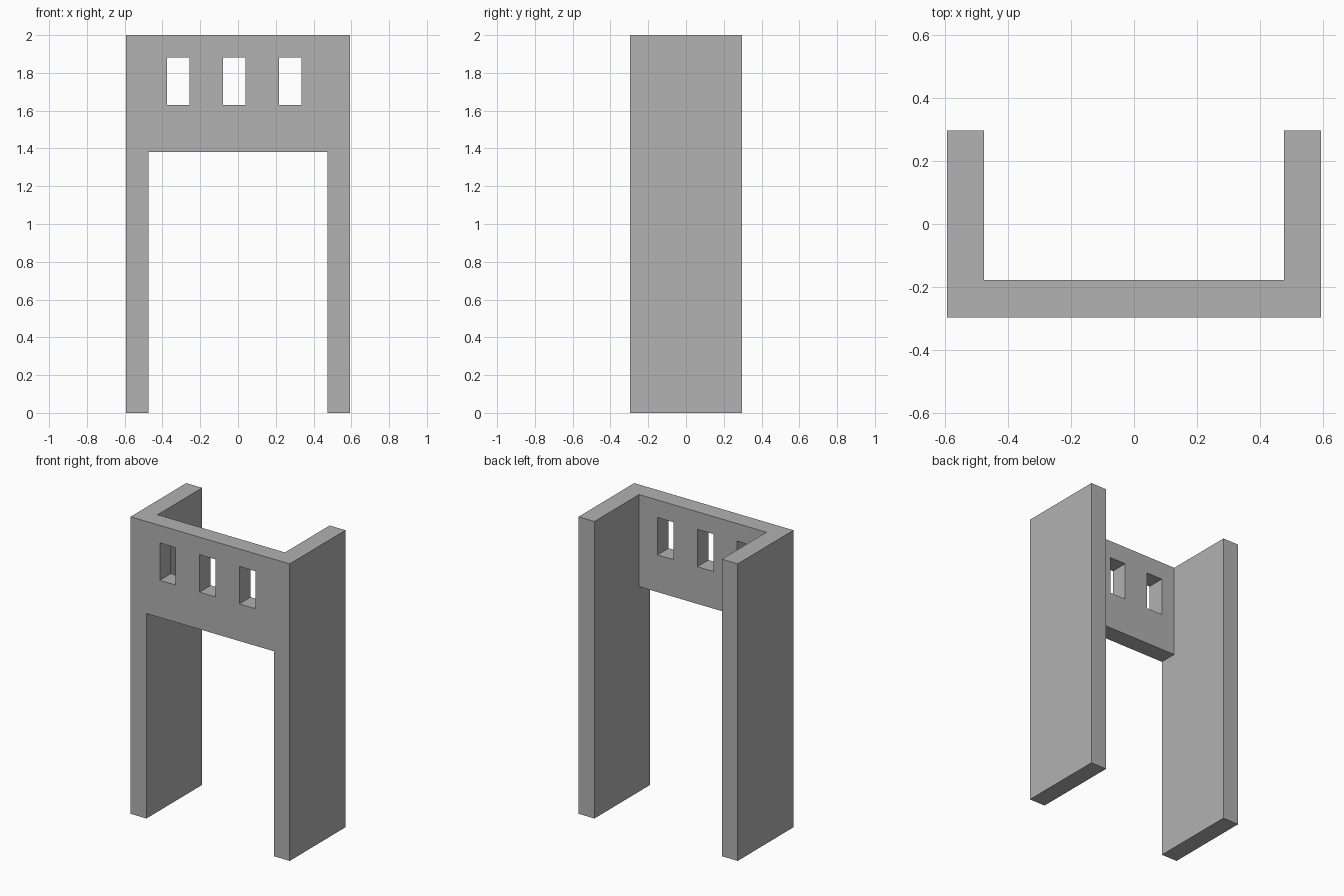
import bpy
import bmesh

if "Cube" in bpy.data.objects:
    bpy.data.objects.remove(bpy.data.objects["Cube"], do_unlink=True)

HALF_W, HALF_D, HEIGHT = 0.593, 0.2965, 2.0
WALL = 0.1186
INNER = HALF_W - WALL
LINTEL_Z = 1.38

grey = bpy.data.materials.new("plain grey")
grey.use_nodes = True
colour = (0.445, 0.445, 0.445, 1)
grey.diffuse_color = colour
grey.node_tree.nodes["Principled BSDF"].inputs["Base Color"].default_value = colour


def prism(name, outline, z0, z1):
    """Extrude a floor-plan outline from z0 up to z1."""
    bm = bmesh.new()
    base = bm.faces.new([bm.verts.new((x, y, z0)) for x, y in outline])
    top = bmesh.ops.extrude_face_region(bm, geom=[base], use_keep_orig=True)
    verts = [v for v in top["geom"] if isinstance(v, bmesh.types.BMVert)]
    bmesh.ops.translate(bm, verts=verts, vec=(0, 0, z1 - z0))
    bmesh.ops.recalc_face_normals(bm, faces=bm.faces)
    mesh = bpy.data.meshes.new(name)
    bm.to_mesh(mesh)
    bm.free()
    mesh.materials.append(grey)
    obj = bpy.data.objects.new(name, mesh)
    bpy.context.collection.objects.link(obj)
    return obj


def cut(target, name, x0, x1, z0, z1):
    """Cut a rectangular opening straight through the front wall."""
    y0, y1 = -HALF_D - 0.1, -HALF_D + WALL + 0.1
    cutter = prism(name, [(x0, y0), (x1, y0), (x1, y1), (x0, y1)], z0, z1)
    cutter.hide_render = True
    mod = target.modifiers.new(name, "BOOLEAN")
    mod.operation, mod.solver, mod.object = "DIFFERENCE", "EXACT", cutter
    bpy.context.view_layer.objects.active = target
    bpy.ops.object.modifier_apply(modifier=mod.name)
    bpy.data.objects.remove(cutter, do_unlink=True)


# U-shaped plan: two side walls joined by the front wall
half = [(HALF_W, -HALF_D), (HALF_W, HALF_D), (INNER, HALF_D), (INNER, -HALF_D + WALL)]
plan = half + [(-x, y) for x, y in reversed(half)]
gateway = prism("gateway_walls", plan, 0, HEIGHT)

# Doorway flush with the inner sides of the walls
cut(gateway, "doorway", -INNER, INNER, -0.1, LINTEL_Z)

# Row of three windows, slightly off centre
for i in range(3):
    left = -0.375 + i * 0.2965
    cut(gateway, f"window_{i + 1}", left, left + WALL, 1.63, 1.882)
